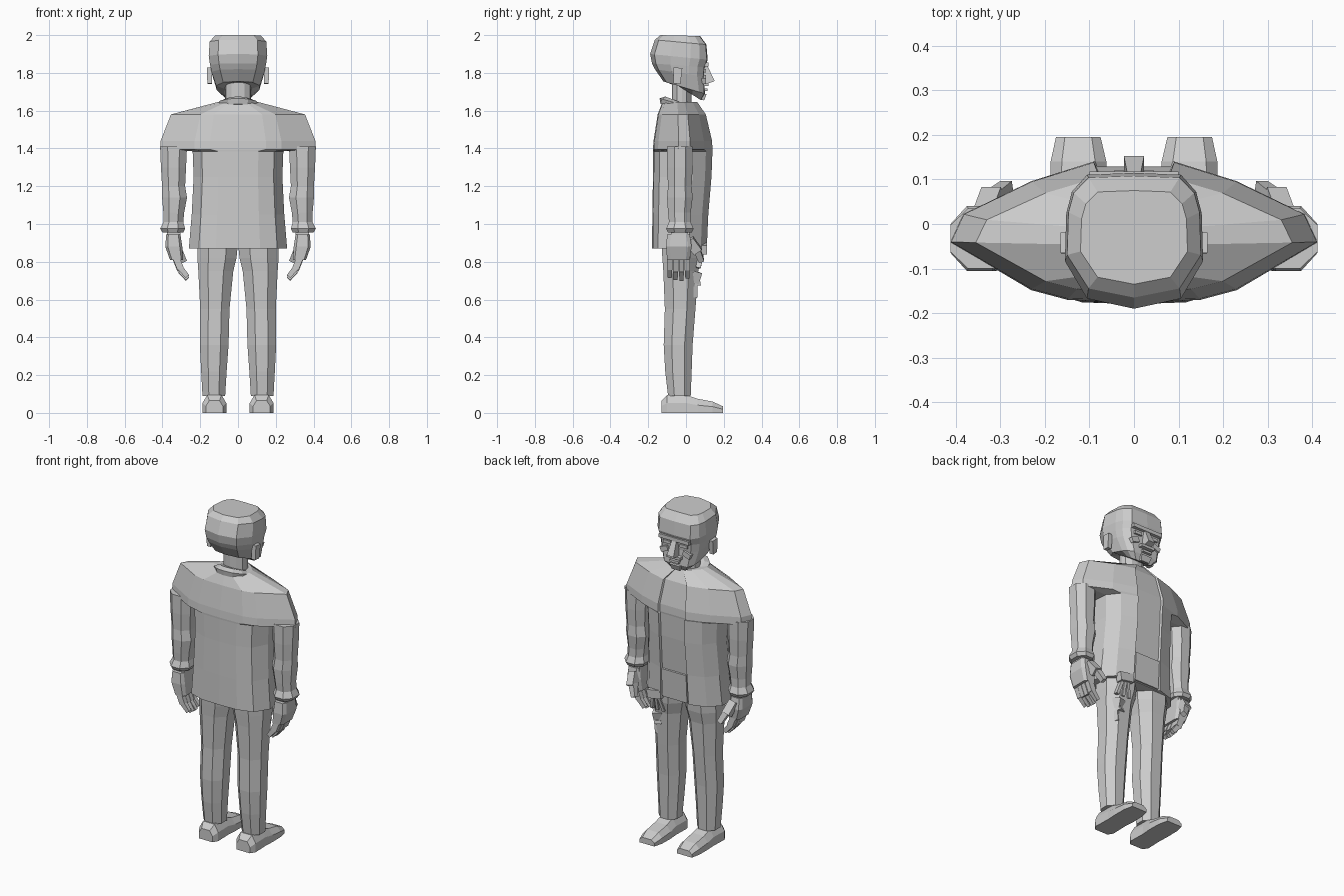
import bpy, bmesh, math
from mathutils import Vector, Matrix, Euler

old = bpy.data.objects.get("Cube")
if old:
    bpy.data.objects.remove(old, do_unlink=True)

grey = bpy.data.materials.new("plain grey")
grey.use_nodes = True
COLOR = (0.6, 0.6, 0.6, 1)
grey.diffuse_color = COLOR
grey.node_tree.nodes["Principled BSDF"].inputs["Base Color"].default_value = COLOR


def finish(name, bm):
    bmesh.ops.recalc_face_normals(bm, faces=bm.faces)
    mesh = bpy.data.meshes.new(name)
    bm.to_mesh(mesh)
    bm.free()
    mesh.materials.append(grey)
    obj = bpy.data.objects.new(name, mesh)
    bpy.context.scene.collection.objects.link(obj)
    return obj


def loft(name, rings):
    """Skin a list of equal-sized point rings and cap both ends."""
    bm = bmesh.new()
    loops = [[bm.verts.new(p) for p in ring] for ring in rings]
    n = len(loops[0])
    for a, b in zip(loops, loops[1:]):
        for i in range(n):
            j = (i + 1) % n
            bm.faces.new((a[i], a[j], b[j], b[i]))
    bm.faces.new(loops[0])
    bm.faces.new(loops[-1])
    return finish(name, bm)


def box(name, center, size, rot=(0, 0, 0), taper=1.0):
    """Box turned in degrees; taper scales its lower end."""
    bm = bmesh.new()
    bmesh.ops.create_cube(bm, size=1)
    turn = Euler([math.radians(r) for r in rot]).to_matrix()
    for v in bm.verts:
        k = taper if v.co.z < 0 else 1
        p = Vector((v.co.x * size[0] * k, v.co.y * size[1] * k, v.co.z * size[2]))
        v.co = turn @ p + Vector(center)
    return finish(name, bm)


def section(half, hw, yb, yf, zb, zf):
    """Symmetric ring from a half outline; z runs from back to front."""
    pts = []
    full = half + [(-x, y) for x, y in reversed(half) if x > 0]
    for x, y in full:
        t = (y + 1) / 2
        pts.append((x * hw, yb + (yf - yb) * t, zb + (zf - zb) * t))
    return pts


def oct_ring(x0, x1, y0, y1, z, side=1, c=0.28):
    """Chamfered rectangle."""
    w, d = (x1 - x0) * c, (y1 - y0) * c
    pts = [(x0 + w, y0), (x1 - w, y0), (x1, y0 + d), (x1, y1 - d),
           (x1 - w, y1), (x0 + w, y1), (x0, y1 - d), (x0, y0 + d)]
    return [(side * x, y, z) for x, y in pts]


# Jacket: boxy trunk below the armpits, pointed outline at the shoulders
TRUNK = [(0, -1), (.45, -.97), (.8, -.78), (1, -.2), (.97, .35), (.75, .78),
         (.36, 1), (.34, .92), (0, .92)]
YOKE = [(0, -1), (.36, -.97), (.56, -.83), (1, -.15), (.93, .25), (.56, .72),
        (.22, 1), (.205, .93), (0, .93)]
jacket = [(TRUNK, .26, -.18, .11, .87), (TRUNK, .245, -.178, .118, 1.05),
          (TRUNK, .235, -.175, .135, 1.25), (TRUNK, .24, -.175, .14, 1.385),
          (YOKE, .412, -.175, .14, 1.395), (YOKE, .41, -.172, .138, 1.44),
          (YOKE, .355, -.15, .105, 1.58), (YOKE, .11, -.125, .06, 1.645)]
loft("jacket", [section(s, w, b, f, z, z) for s, w, b, f, z in jacket])
box("front_panel", (0, .106, .96), (.165, .014, .17), (-3, 0, 0))

# Collar and neck
ROUND = [(0, -1), (.5, -.9), (.9, -.5), (1, 0), (.9, .5), (.5, .9), (0, 1)]
loft("collar", [section(ROUND, .1, -.135, .05, 1.635, 1.59),
                section(ROUND, .108, -.14, .055, 1.665, 1.61),
                section(ROUND, .08, -.11, .035, 1.675, 1.62)])
loft("neck", [section(ROUND, .07, -.075, .03, z, z) for z in (1.58, 1.78)])

# Head: lower rings tilt down toward the chin
SKULL = [(0, -1), (.68, -.85), (1, -.3), (.98, .4), (.9, .72), (.68, .97), (0, 1)]
head = [(.075, -.07, .08, 1.75, 1.655), (.115, -.12, .1, 1.755, 1.69),
        (.14, -.165, .095, 1.82, 1.78), (.148, -.18, .1, 1.85, 1.83),
        (.155, -.19, .115, 1.9, 1.87), (.15, -.165, .108, 1.975, 1.95),
        (.12, -.135, .075, 2.0, 1.995)]
loft("head", [section(SKULL, *r) for r in head])

# Face
box("brow", (0, .107, 1.845), (.2, .022, .022))
box("nose", (0, .112, 1.79), (.03, .035, .09), (20, 0, 0), 1.5)
box("moustache", (0, .105, 1.738), (.09, .03, .016))
box("lower_lip", (0, .102, 1.71), (.06, .025, .014))
box("chin", (0, .085, 1.675), (.07, .04, .035), (-15, 0, 0), .8)

for name, s in (("left", 1), ("right", -1)):
    box(name + "_eye", (s * .055, .098, 1.812), (.05, .016, .018))
    box(name + "_cheek", (s * .075, .09, 1.765), (.05, .03, .03), (0, s * 20, 0))
    box(name + "_ear", (s * .15, -.045, 1.785), (.03, .046, .085), (-4, 0, 0), .8)

    # Sleeve with soft folds and a flared cuff
    sleeve = [(.27, .412, -.1, .035, 1.41), (.275, .408, -.1, .035, 1.3),
              (.28, .402, -.095, .03, 1.2), (.27, .402, -.1, .035, 1.14),
              (.285, .395, -.095, .025, 1.06), (.29, .395, -.09, .025, 1.01),
              (.28, .412, -.105, .04, .975), (.29, .4, -.095, .03, .955)]
    loft(name + "_sleeve", [oct_ring(*r, s) for r in sleeve])

    # Hand: wrist, palm, curled fingers, thumb
    box(name + "_wrist", (s * .34, -.035, .945), (.07, .09, .05))
    palm = [(.305, .38, -.1, .02, .945), (.295, .385, -.105, .03, .88),
            (.29, .36, -.1, .02, .81)]
    loft(name + "_palm", [oct_ring(*r, s, .15) for r in palm])
    for i in range(4):
        y = -.086 + i * .031
        drop = (0, .012, .015, .004)[i]
        box(f"{name}_finger_base_{i}", (s * .317, y, .795 - drop / 2),
            (.036, .028, .07), (0, s * 22, 0))
        box(f"{name}_finger_tip_{i}", (s * .287, y, .745 - drop),
            (.03, .026, .06), (0, s * 40, 0), .8)
    box(name + "_thumb_base", (s * .325, .04, .885), (.045, .05, .08), (35, s * 15, 0))
    box(name + "_thumb_tip", (s * .3, .07, .835), (.036, .036, .075), (20, s * 25, 0), .8)

    # Trouser leg
    leg = [(.0, .215, -.13, .085, .9), (.008, .215, -.125, .08, .82),
           (.025, .21, -.12, .065, .75), (.045, .2, -.112, .05, .55),
           (.05, .202, -.118, .035, .36), (.06, .195, -.11, .03, .22),
           (.068, .188, -.095, .025, .09)]
    loft(name + "_trouser_leg", [oct_ring(*r, s) for r in leg])

    # Shoe: rings run from heel to toe as (y, inner x, outer x, height)
    shoe = [(-.13, .08, .17, .065), (-.1, .062, .188, .095), (0, .065, .185, .095),
            (.06, .06, .188, .075), (.14, .062, .187, .06), (.195, .075, .175, .035)]
    rings = []
    for y, a, b, h in shoe:
        c = (b - a) * .2
        rings.append([(s * x, y, z) for x, z in
                      ((a, 0), (b, 0), (b, h * .55), (b - c, h), (a + c, h), (a, h * .55))])
    loft(name + "_shoe", rings)

# Hip gear hanging below the jacket hem
box("hip_clip", (.14, .09, .87), (.09, .04, .05), (0, 10, 0))
for i in range(3):
    box(f"hip_strap_{i}", (.11 + .028 * i, .075, .815), (.018, .026, .1),
        (-12, 14 - 14 * i, 0))
box("hip_tool_grip", (.15, .045, .72), (.055, .05, .06), (-15, 8, 20))
box("hip_tool_collar", (.152, .04, .68), (.04, .065, .02), (10, 0, 20))
box("hip_tool_end", (.155, .035, .64), (.045, .045, .06), (5, 0, 20), .8)
